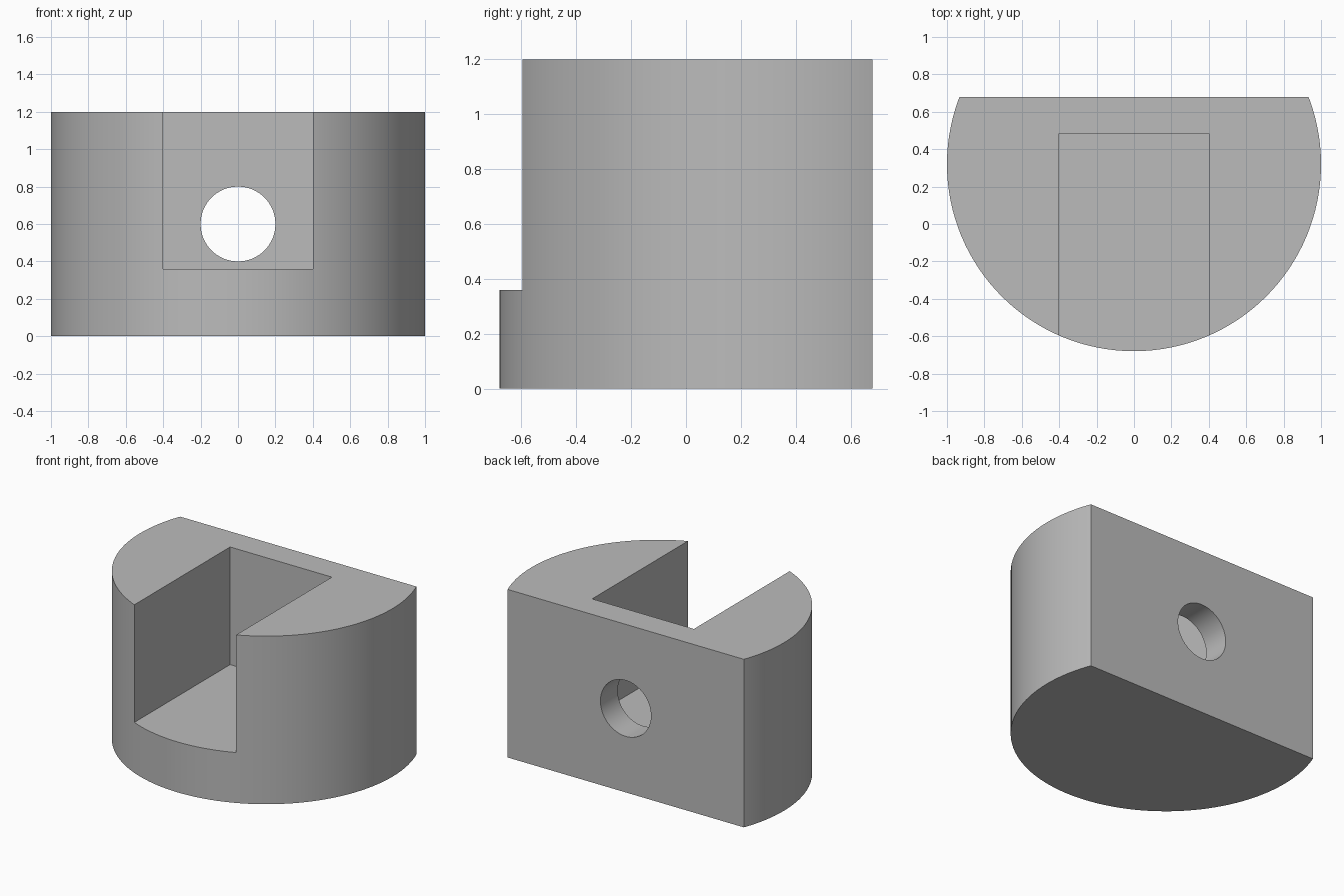
import bpy
import math
from mathutils import Vector

cube = bpy.data.objects.get("Cube")
if cube:
    bpy.data.objects.remove(cube, do_unlink=True)

HEIGHT = 1.2
AXIS_Y = 0.32      # centre of the round wall
BACK_Y = 0.68      # flat back face
SLOT_HALF = 0.402
SLOT_BACK = 0.485
SLOT_FLOOR = 0.36

grey = bpy.data.materials.new("plain_grey")
grey.use_nodes = True
colour = (0.5, 0.5, 0.5, 1)
grey.diffuse_color = colour
grey.node_tree.nodes["Principled BSDF"].inputs["Base Color"].default_value = colour


def box(name, low, high):
    low, high = Vector(low), Vector(high)
    bpy.ops.mesh.primitive_cube_add(size=1, location=(low + high) / 2)
    ob = bpy.context.object
    ob.name = name
    ob.scale = high - low
    bpy.ops.object.transform_apply(location=True, rotation=True, scale=True)
    return ob


def cylinder(name, radius, depth, location, sides, tilt=0):
    bpy.ops.mesh.primitive_cylinder_add(vertices=sides, radius=radius, depth=depth,
                                        location=location, rotation=(tilt, 0, 0))
    ob = bpy.context.object
    ob.name = name
    bpy.ops.object.transform_apply(location=True, rotation=True, scale=True)
    return ob


# Round block
block = cylinder("slotted_block", 1, HEIGHT, (0, AXIS_Y, HEIGHT / 2), 128)
block.data.materials.append(grey)

# Cutters: flat back, open slot at the front, round through hole
cutters = [
    box("back_cutter", (-2, BACK_Y, -1), (2, 2, 2)),
    box("slot_cutter", (-SLOT_HALF, -2, SLOT_FLOOR), (SLOT_HALF, SLOT_BACK, 2)),
    cylinder("hole_cutter", 0.2, 1, (0, 0.6, 0.6), 64, math.pi / 2),
]

bpy.ops.object.select_all(action='DESELECT')
block.select_set(True)
bpy.context.view_layer.objects.active = block
for cutter in cutters:
    cutter.data.materials.append(grey)
    cut = block.modifiers.new(cutter.name, 'BOOLEAN')
    cut.operation = 'DIFFERENCE'
    cut.solver = 'EXACT'
    cut.object = cutter
    bpy.ops.object.modifier_apply(modifier=cut.name)
for cutter in cutters:
    bpy.data.objects.remove(cutter, do_unlink=True)

# Smooth round walls with crisp edges
bpy.ops.object.shade_smooth_by_angle(angle=math.radians(30))
